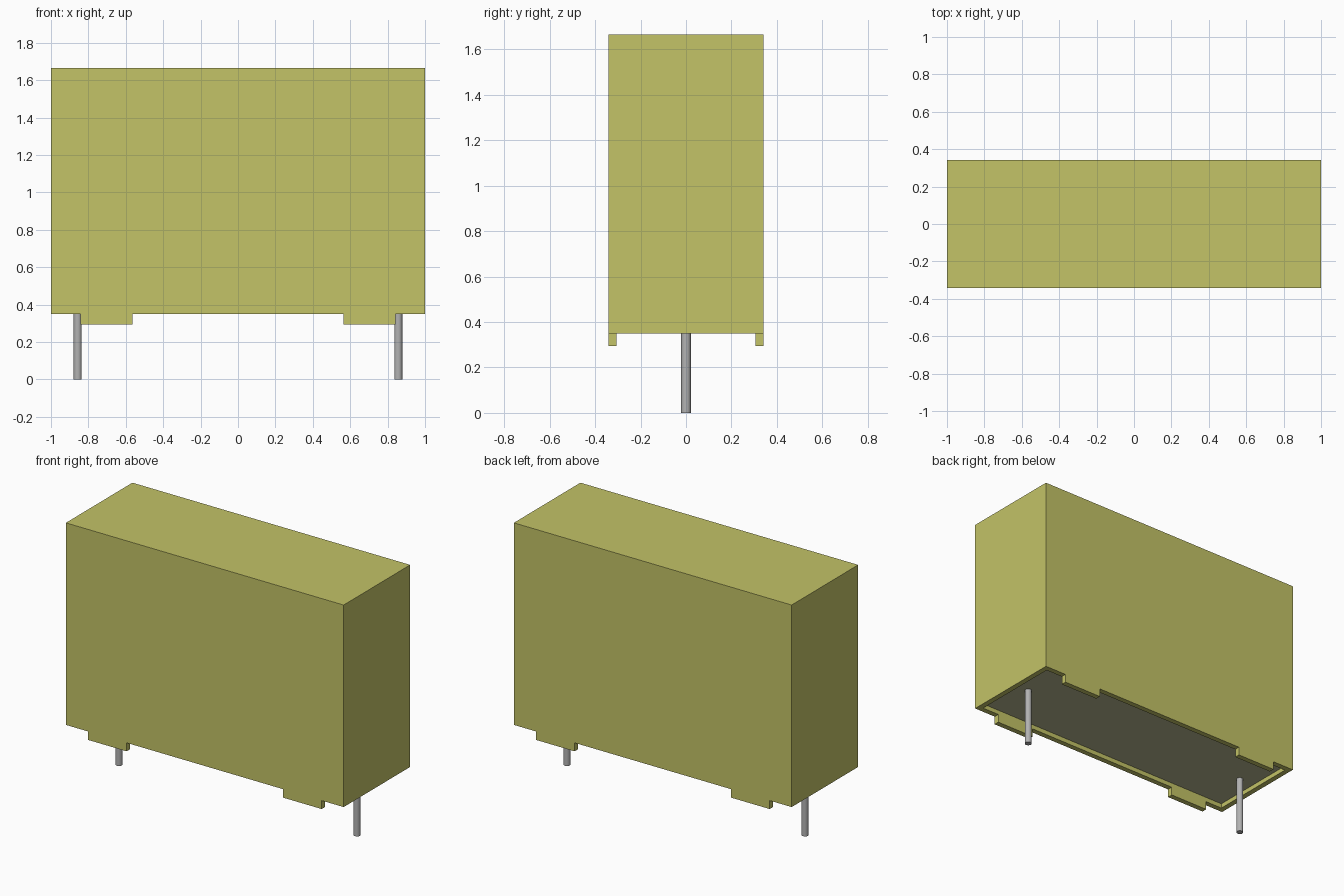
import bpy, bmesh, math
from mathutils import Vector

if "Cube" in bpy.data.objects:
    bpy.data.objects.remove(bpy.data.objects["Cube"], do_unlink=True)

LENGTH, DEPTH = 2.0, 0.684
BASE, TOP = 0.35, 1.665      # underside rim and top of the case
WALL, RECESS = 0.05, 0.03
TAB_IN, TAB_OUT, TAB_H = 0.563, 0.842, 0.055
PIN_X, PIN_R = 0.857, 0.0215


def material(name, srgb, metallic=0.0):
    lin = [((c / 255 + 0.055) / 1.055) ** 2.4 for c in srgb]
    m = bpy.data.materials.new(name)
    m.use_nodes = True
    m.diffuse_color = (*lin, 1)
    m.node_tree.nodes["Principled BSDF"].inputs["Base Color"].default_value = (*lin, 1)
    return m


def add_object(name, bm, mats):
    mesh = bpy.data.meshes.new(name)
    bm.to_mesh(mesh)
    bm.free()
    for m in mats:
        mesh.materials.append(m)
    ob = bpy.data.objects.new(name, mesh)
    bpy.context.collection.objects.link(ob)
    return ob


yellow = material("case yellow", (195, 195, 103))
resin = material("resin fill grey", (182, 182, 144))
metal = material("pin metal", (178, 178, 178))

# Case: box with a shallow recess underneath
bm = bmesh.new()
bmesh.ops.create_cube(bm, size=1)
bmesh.ops.scale(bm, vec=(LENGTH, DEPTH, TOP - BASE), verts=bm.verts)
bmesh.ops.translate(bm, vec=(0, 0, (TOP + BASE) / 2), verts=bm.verts)
bm.normal_update()
floor = next(f for f in bm.faces if f.normal.z < -0.9)
bmesh.ops.inset_region(bm, faces=[floor], thickness=WALL)
floor = next(f for f in bm.faces
             if f.calc_center_median().z < BASE + 0.001
             and all(abs(v.co.x) < LENGTH / 2 - 0.01 for v in f.verts))
floor = bmesh.ops.extrude_discrete_faces(bm, faces=[floor])["faces"][0]
bmesh.ops.translate(bm, vec=(0, 0, RECESS), verts=floor.verts)

# Stand-off tabs: cut the long rims and pull the pieces down
for x in (-TAB_OUT, -TAB_IN, TAB_IN, TAB_OUT):
    bmesh.ops.bisect_plane(bm, geom=bm.verts[:] + bm.edges[:] + bm.faces[:],
                           plane_co=(x, 0, 0), plane_no=(1, 0, 0))
bm.normal_update()
rim = []
for f in bm.faces:
    c = f.calc_center_median()
    if (f.normal.z < -0.9 and c.z < BASE + 0.001
            and TAB_IN < abs(c.x) < TAB_OUT and abs(c.y) > DEPTH / 2 - WALL):
        rim.append(f)
for f in bmesh.ops.extrude_discrete_faces(bm, faces=rim)["faces"]:
    bmesh.ops.translate(bm, vec=(0, 0, -TAB_H), verts=f.verts)

# Merge flat pieces, then colour the recess floor
bmesh.ops.dissolve_limit(bm, angle_limit=0.01, verts=bm.verts[:], edges=bm.edges[:])
bmesh.ops.recalc_face_normals(bm, faces=bm.faces[:])
for f in bm.faces:
    at_floor = abs(f.calc_center_median().z - BASE - RECESS) < 0.001
    f.material_index = int(at_floor and f.normal.z < -0.9)
add_object("case", bm, [yellow, resin])

# Round lead pins
for side, name in ((1, "left_pin"), (-1, "right_pin")):
    bm = bmesh.new()
    height = BASE + RECESS
    bmesh.ops.create_cone(bm, cap_ends=True, segments=32, radius1=PIN_R,
                          radius2=PIN_R, depth=height)
    bmesh.ops.translate(bm, vec=(side * PIN_X, 0, height / 2), verts=bm.verts)
    for f in bm.faces:
        f.smooth = abs(f.normal.z) < 0.5
    for e in bm.edges:
        e.smooth = e.calc_face_angle(0) < math.radians(30)
    add_object(name, bm, [metal])
